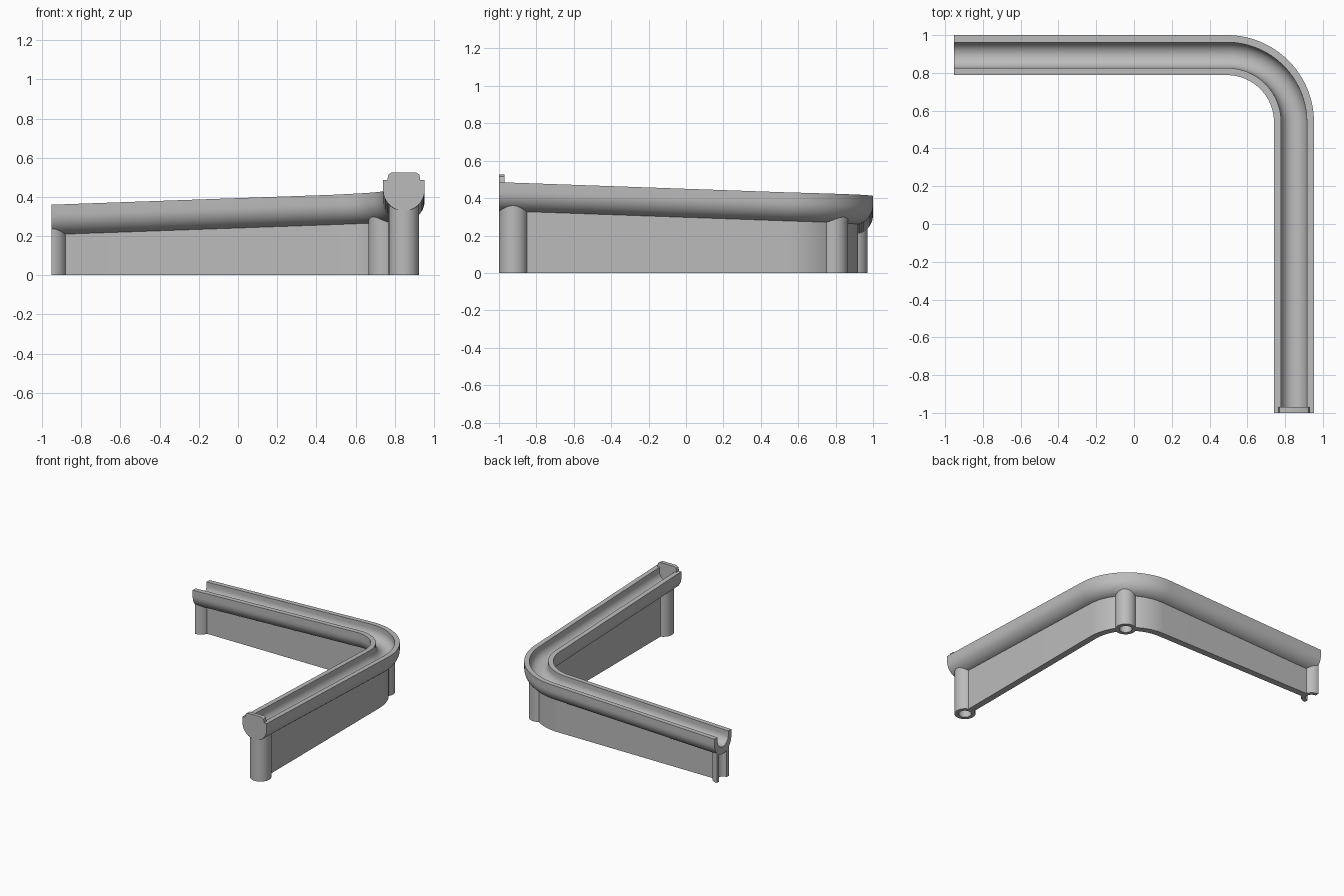
import bpy, bmesh, math
from mathutils import Vector

old = bpy.data.objects.get("Cube")
if old:
    bpy.data.objects.remove(old)

grey = bpy.data.materials.new("plain grey")
grey.use_nodes = True
COLOUR = (0.5, 0.5, 0.5, 1)
grey.diffuse_color = COLOUR
grey.node_tree.nodes["Principled BSDF"].inputs["Base Color"].default_value = COLOUR

# Layout of the L-shaped run: back leg, rounded corner, side leg
LEFT, FRONT = -0.953, -1.0
LEG_X, LEG_Y = 0.847, 0.894
BEND = 0.355
CX, CY = LEG_X - BEND, LEG_Y - BEND
L1, ARC, L3 = CX - LEFT, BEND * math.pi / 2, CY - FRONT
TOTAL = L1 + ARC + L3
LOW, RISE = 0.36, 0.125
POST_R, HOLE_R = 0.077, 0.047


def rim(s):
    """Rim height at distance s along the run."""
    return LOW + RISE * s / TOTAL


def station(s):
    """Centre point and outward (outer side) direction at distance s."""
    if s < L1:
        return Vector((LEFT + s, LEG_Y, 0)), Vector((0, 1, 0))
    if s < L1 + ARC:
        a = math.pi / 2 - (s - L1) / BEND
        out = Vector((math.cos(a), math.sin(a), 0))
        return Vector((CX, CY, 0)) + out * BEND, out
    return Vector((LEG_X, CY - (s - L1 - ARC), 0)), Vector((1, 0, 0))


def finish(name, bm, angle=35):
    bmesh.ops.recalc_face_normals(bm, faces=bm.faces)
    mesh = bpy.data.meshes.new(name)
    bm.to_mesh(mesh)
    bm.free()
    mesh.materials.append(grey)
    ob = bpy.data.objects.new(name, mesh)
    bpy.context.collection.objects.link(ob)
    bpy.ops.object.select_all(action="DESELECT")
    ob.select_set(True)
    bpy.context.view_layer.objects.active = ob
    bpy.ops.object.shade_smooth_by_angle(angle=math.radians(angle))
    return ob


def bridge(bm, rings, closed=False):
    """Skin a series of closed rings, with caps unless the series closes."""
    n = len(rings[0])
    pairs = list(zip(rings, rings[1:] + rings[:1] if closed else rings[1:]))
    for a, b in pairs:
        for i in range(n):
            j = (i + 1) % n
            bm.faces.new((a[i], a[j], b[j], b[i]))
    if not closed:
        bm.faces.new(rings[0])
        bm.faces.new(rings[-1])


def sweep(name, start, end, section):
    """Sweep section(s) -> [(offset, height)] along the run."""
    bends = [L1 + ARC * i / 32 for i in range(33)]
    stops = [start] + [s for s in bends if start < s < end] + [end]
    bm = bmesh.new()
    rings = []
    for s in stops:
        p, out = station(s)
        rings.append([bm.verts.new(p + out * o + Vector((0, 0, h)))
                      for o, h in section(s)])
    bridge(bm, rings)
    return finish(name, bm)


def arc(r, depth, a0, a1, n):
    angles = [math.radians(a0 + (a1 - a0) * i / n) for i in range(n + 1)]
    return [(r * math.cos(a), depth + r * math.sin(a)) for a in angles]


# Round-bottomed gutter with a round groove
def gutter_section(s):
    outer, inner = 0.106, 0.068
    pts = [(outer, 0)] + arc(outer, -0.05, 0, -180, 28) + [(-outer, 0)]
    pts += [(-inner, 0)] + arc(inner, -0.03, 180, 360, 20) + [(inner, 0)]
    return [(o, h + rim(s)) for o, h in pts]


sweep("gutter", 0, TOTAL, gutter_section)


# Thin supporting walls between the posts
def wall_section(s):
    t, top = 0.026, rim(s) - 0.13
    return [(t, 0), (t, top), (-t, top), (-t, 0)]


MID, INSET = L1 + ARC / 2, 0.06
sweep("back_wall", INSET, MID - INSET, wall_section)
sweep("side_wall", MID + INSET, TOTAL - POST_R - INSET, wall_section)


# Hollow posts; the left one is cut in half by the open end
def post(name, s, half=False):
    p, _ = station(s)
    top = rim(s) - 0.114
    n = 24 if half else 48
    span = math.pi if half else 2 * math.pi
    bm = bmesh.new()
    rings = []
    for i in range(n + 1 if half else n):
        a = -math.pi / 2 + span * i / n
        d = Vector((math.cos(a), math.sin(a), 0))
        rings.append([bm.verts.new(p + d * r + Vector((0, 0, z)))
                      for r, z in ((HOLE_R, 0), (POST_R, 0),
                                   (POST_R, top), (HOLE_R, top))])
    bridge(bm, rings, closed=not half)
    finish(name, bm)


post("left_half_post", 0, half=True)
post("corner_post", MID)
post("front_post", TOTAL - POST_R)

# Raised stop closing the front end of the groove
bm = bmesh.new()
outline = [(0.083, 0.43), (0.083, 0.498), (0.078, 0.515), (0.062, 0.525)]
outline += [(-x, z) for x, z in reversed(outline)]
outline += arc(0.083, 0.43, 180, 360, 20)[1:-1]
bridge(bm, [[bm.verts.new((LEG_X + x, y, z)) for x, z in outline]
            for y in (FRONT, FRONT + 0.03)])
finish("end_stop", bm)
